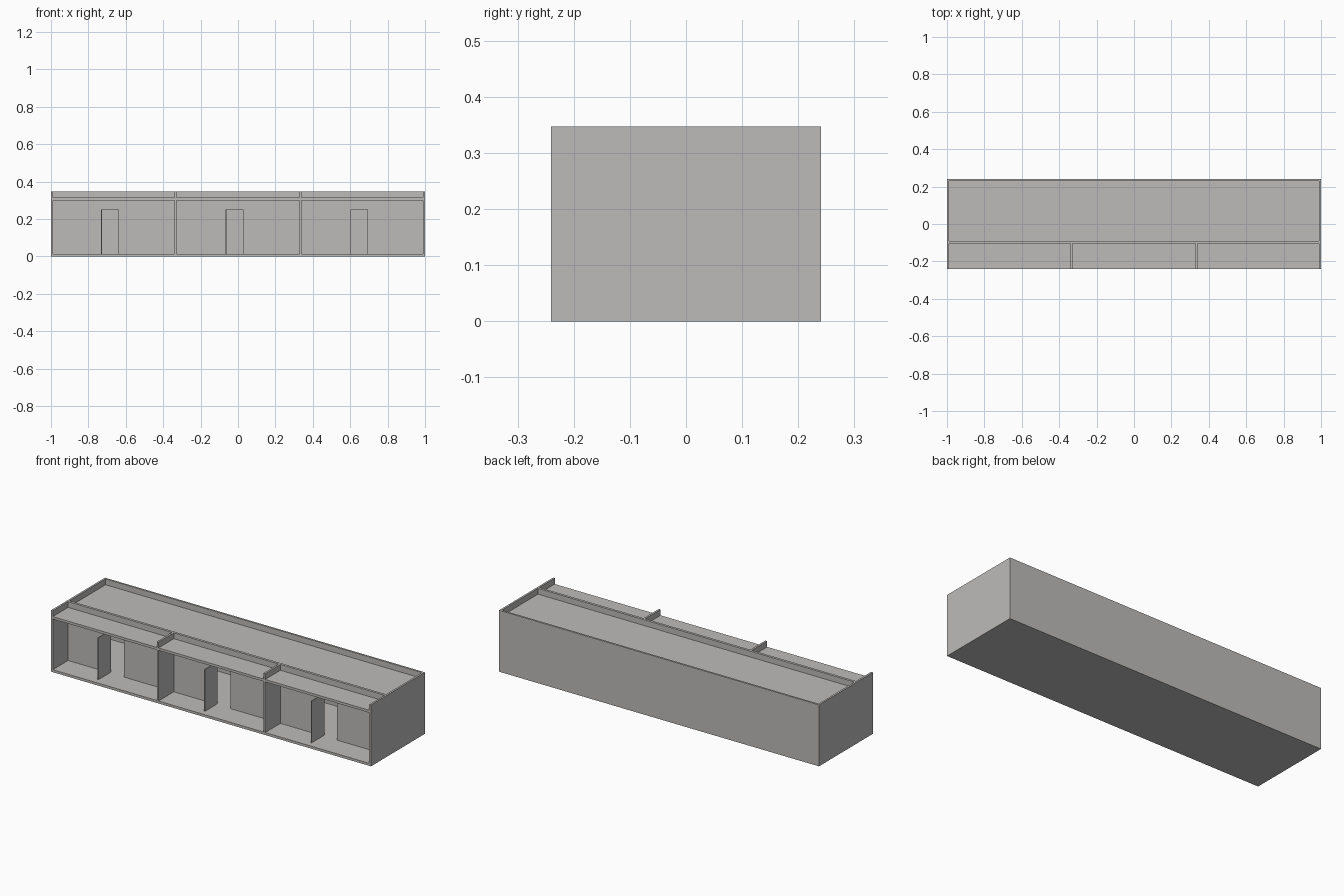
import bpy

if "Cube" in bpy.data.objects:
    bpy.data.objects.remove(bpy.data.objects["Cube"])

mat = bpy.data.materials.new("warm_grey")
mat.diffuse_color = (0.51, 0.50, 0.49, 1)
mat.use_nodes = True
mat.node_tree.nodes["Principled BSDF"].inputs["Base Color"].default_value = mat.diffuse_color

W, D, H = 1.0, 0.241, 0.347      # half width, half depth, full height
FLOOR = 0.014
ROOF_LOW, ROOF_TOP = 0.300, 0.314
DOOR_H = 0.25
T = 0.011                        # wall thickness
MID0, MID1 = -0.105, -0.091      # facade wall behind the balconies


def box(name, x, y, z):
    verts = [(a, b, c) for a in x for b in y for c in z]
    faces = [(0, 1, 3, 2), (4, 6, 7, 5), (0, 4, 5, 1),
             (2, 3, 7, 6), (0, 2, 6, 4), (1, 5, 7, 3)]
    me = bpy.data.meshes.new(name)
    me.from_pydata(verts, [], faces)
    me.materials.append(mat)
    ob = bpy.data.objects.new(name, me)
    bpy.context.collection.objects.link(ob)
    return ob


# Floor slab, outer walls
box("floor_slab", (-W, W), (-D, D), (0, FLOOR))
box("back_wall", (-W + T, W - T), (D - T, D), (FLOOR, H))
box("left_wall", (-W, -W + T), (-D, D), (FLOOR, H))
box("right_wall", (W - T, W), (-D, D), (FLOOR, H))

# Roof over the rooms
box("room_roof", (-W + T, W - T), (MID1, D - T), (ROOF_LOW, ROOF_TOP))

# Facade wall with three door openings, plus the open door leaves
doors = [(-0.73 + i * 2 / 3, -0.64 + i * 2 / 3) for i in range(3)]
edges = [-W + T] + [x for d in doors for x in d] + [W - T]
for i in range(0, len(edges), 2):
    box("facade_pier", (edges[i], edges[i + 1]), (MID0, MID1), (FLOOR, DOOR_H))
box("facade_upper_wall", (-W + T, W - T), (MID0, MID1), (DOOR_H, H))
for x0, x1 in doors:
    box("open_door", (x0 - 0.003, x0 + 0.002), (-0.207, -0.098), (FLOOR, DOOR_H))

# Balcony dividers and the roof of each balcony bay
for s in (-1, 1):
    box("balcony_divider", (s / 3 - T / 2, s / 3 + T / 2), (-D, MID0), (FLOOR, H))
bays = [(-W + T, -1 / 3 - T / 2), (-1 / 3 + T / 2, 1 / 3 - T / 2), (1 / 3 + T / 2, W - T)]
for bay in bays:
    box("balcony_roof", bay, (-D, MID0), (ROOF_LOW, ROOF_TOP))
